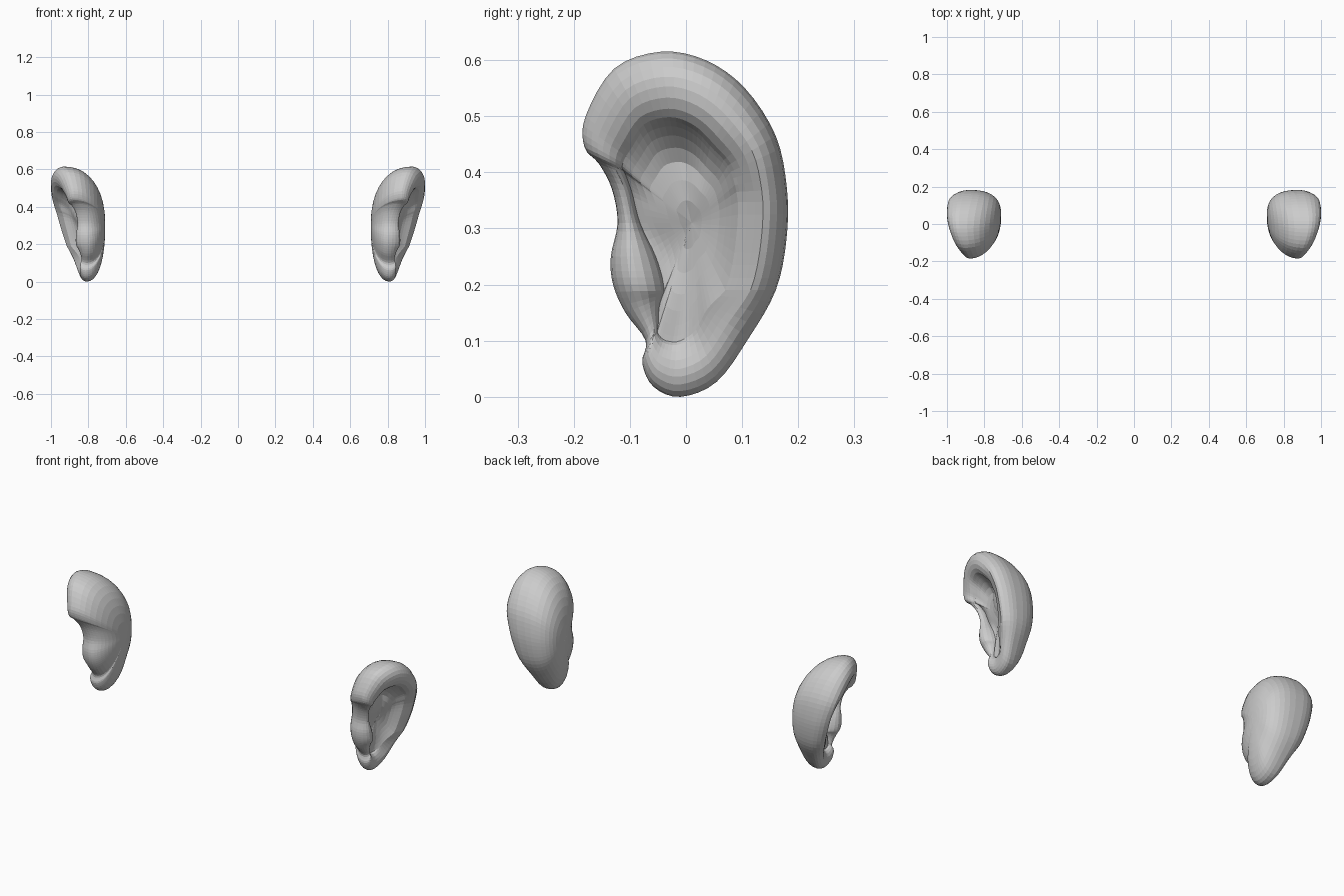
import bpy, bmesh, math
from mathutils import Vector

if "Cube" in bpy.data.objects:
    bpy.data.objects.remove(bpy.data.objects["Cube"])

# Outline of the right ear: y, z, silhouette x, rim crest x, rim width
OUT = [
    (-0.010, 0.000, .812, .846, .10), (-0.058, 0.018, .812, .846, .085),
    (-0.078, 0.060, .814, .845, .06), (-0.072, 0.100, .810, .836, .04),
    (-0.108, 0.150, .805, .848, .07), (-0.130, 0.200, .805, .866, .09),
    (-0.134, 0.250, .808, .866, .08), (-0.122, 0.310, .815, .858, .04),
    (-0.132, 0.370, .830, .868, .035), (-0.155, 0.415, .850, .888, .05),
    (-0.181, 0.445, .875, .908, .075), (-0.179, 0.500, .880, .922, .10),
    (-0.128, 0.585, .905, .956, .12), (-0.045, 0.615, .930, .984, .125),
    (0.035, 0.600, .935, .998, .125), (0.105, 0.550, .925, 1.00, .12),
    (0.160, 0.465, .910, .992, .10), (0.180, 0.370, .892, .970, .09),
    (0.179, 0.280, .875, .945, .09), (0.160, 0.190, .858, .915, .09),
    (0.112, 0.105, .840, .882, .09), (0.055, 0.027, .820, .858, .10),
]
SUB = 4
BACK = (0.04, 0.30)      # pole of the domed inner side
BOWL = (0.01, 0.31)      # deepest point of the bowl


def smooth_loop(pts, sub):
    """Closed Catmull-Rom resampling of any-dimension points."""
    n, res = len(pts), []
    for i in range(n):
        p = [pts[(i + k - 1) % n] for k in range(4)]
        for s in range(sub):
            t = s / sub
            res.append([0.5 * (2 * b + (c - a) * t + (2 * a - 5 * b + 4 * c - d) * t * t
                               + (3 * b - a - 3 * c + d) * t ** 3)
                        for a, b, c, d in zip(*p)])
    return res


def floor_x(y, z):
    """Bowl floor with a soft inner ridge and a hollow near the canal."""
    ridge = 0.02 * math.exp(-((y - 0.02) / 0.05) ** 2 - ((z - 0.37) / 0.05) ** 2)
    hollow = 0.02 * math.exp(-((y + 0.05) / 0.05) ** 2 - ((z - 0.25) / 0.06) ** 2)
    return 0.845 + 0.1 * (z - 0.3) + 0.45 * max(y, 0) + ridge - hollow


def toward_spine(y, z, d):
    v = Vector((-0.01 - y, min(max(z, 0.19), 0.36) - z))
    v = v.normalized() * min(d, v.length * 0.9)
    return y + v.x, z + v.y


def ear_rings():
    loop = smooth_loop(OUT, SUB)
    rings = []
    # domed side facing the head
    for s in (0.12, 0.25, 0.4, 0.53, 0.65, 0.75, 0.84, 0.91, 0.96, 0.99, 1.0):
        ring = []
        for y, z, xe, xc, w in loop:
            p = 2.3 + 2.0 * max(-0.18, min(0.18, y))
            k = 1 - max(0.0, 1 - s ** p) ** (1 / p)
            ring.append((0.71 + (xe - 0.71) * k,
                         BACK[0] + (y - BACK[0]) * s, BACK[1] + (z - BACK[1]) * s))
        rings.append(ring)
    # rolled rim, fading into the bowl at the rear and lobe
    for f, k in ((.03, .3), (.1, .58), (.22, .83), (.36, .97), (.5, 1.0),
                 (.66, .95), (.82, .78), (.94, .52), (1.0, .25)):
        ring = []
        for y, z, xe, xc, w in loop:
            a, b = toward_spine(y, z, w * f)
            soft = max(0, min(1, (y + 0.03) / 0.08)) * max(0, min(1, (0.55 - z) / 0.15))
            kk = k if f < 0.5 else k + soft * (1 - 0.8 * (f - 0.5) - k)
            ring.append((xe + (xc - xe) * kk, a, b))
        rings.append(ring)
    # bowl
    edge = rings[-1]
    for s in (0.95, 0.86, 0.74, 0.6, 0.42, 0.22):
        ring = []
        blend = min(1.0, (1 - s) / 0.55)
        blend = blend * (2 - blend)
        for x, y, z in edge:
            a = BOWL[0] + (y - BOWL[0]) * s
            b = BOWL[1] + (z - BOWL[1]) * s
            ring.append((x + (floor_x(a, b) - x) * blend, a, b))
        rings.append(ring)
    return rings


def make_ear(name, side):
    bm = bmesh.new()
    rings = [[bm.verts.new((side * x, y, z)) for x, y, z in r] for r in ear_rings()]
    n = len(rings[0])
    for a, b in zip(rings, rings[1:]):
        for i in range(n):
            j = (i + 1) % n
            bm.faces.new((a[i], a[j], b[j], b[i]))
    pole = bm.verts.new((side * 0.71, *BACK))
    pit = bm.verts.new((side * floor_x(*BOWL), *BOWL))
    for i in range(n):
        j = (i + 1) % n
        bm.faces.new((pole, rings[0][j], rings[0][i]))
        bm.faces.new((pit, rings[-1][i], rings[-1][j]))
    bmesh.ops.recalc_face_normals(bm, faces=bm.faces)
    me = bpy.data.meshes.new(name)
    bm.to_mesh(me)
    bm.free()
    bpy.context.collection.objects.link(bpy.data.objects.new(name, me))


# mirrored pair
make_ear("right_ear", 1)
make_ear("left_ear", -1)
